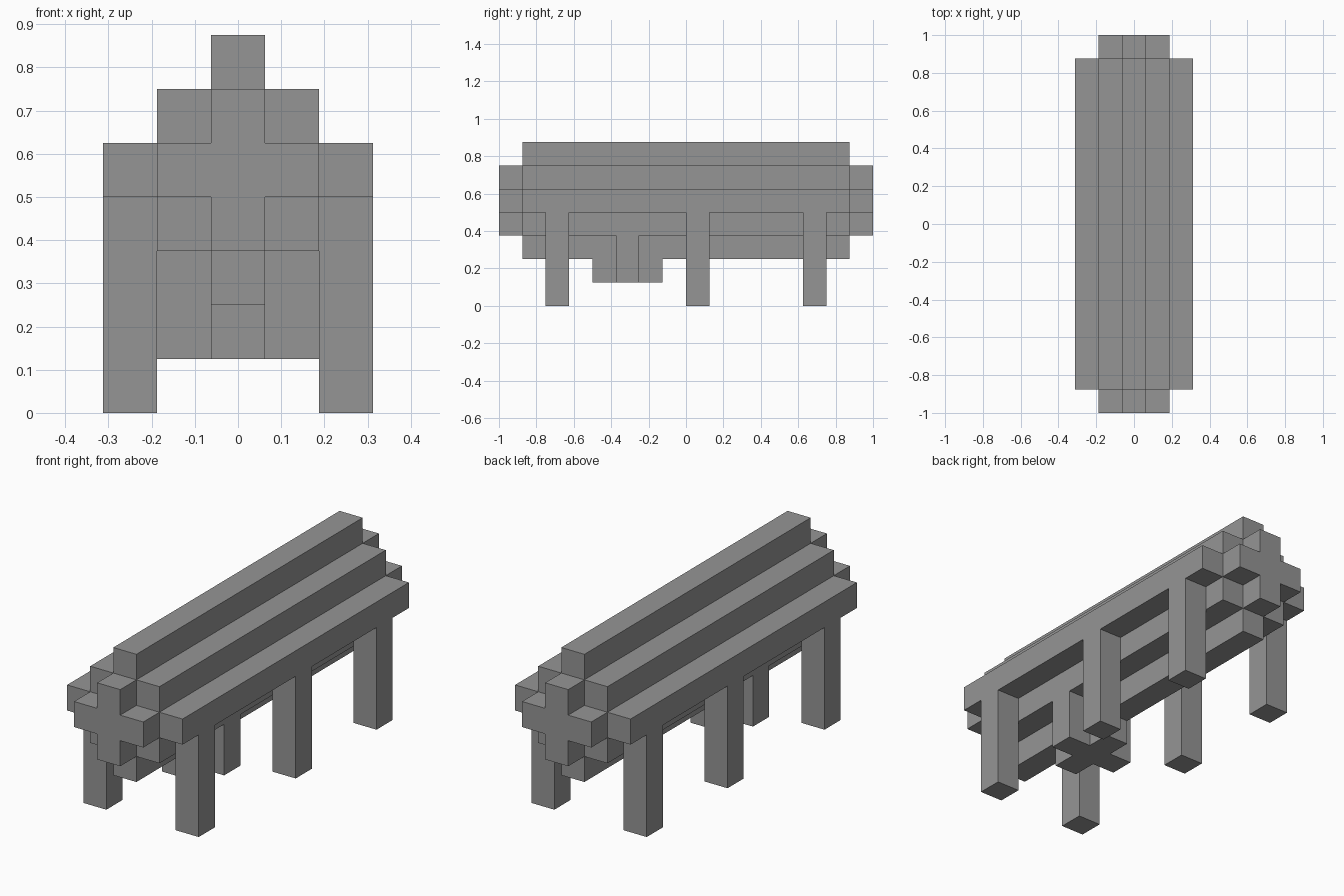
import bpy
import bmesh

cube = bpy.data.objects.get("Cube")
if cube:
    bpy.data.objects.remove(cube, do_unlink=True)

U = 0.125  # size of one block
H = U / 2

grey = bpy.data.materials.new("mid_grey")
grey.use_nodes = True
colour = (0.3, 0.3, 0.3, 1)
grey.diffuse_color = colour
grey.node_tree.nodes["Principled BSDF"].inputs["Base Color"].default_value = colour


def prism(name, outline, depth):
    """Extrude a closed outline of 3D points along the depth vector."""
    bm = bmesh.new()
    face = bm.faces.new([bm.verts.new(p) for p in outline])
    moved = bmesh.ops.extrude_face_region(bm, geom=[face], use_keep_orig=True)
    verts = [v for v in moved["geom"] if isinstance(v, bmesh.types.BMVert)]
    bmesh.ops.translate(bm, verts=verts, vec=depth)
    bmesh.ops.recalc_face_normals(bm, faces=bm.faces)
    mesh = bpy.data.meshes.new(name)
    bm.to_mesh(mesh)
    bm.free()
    mesh.materials.append(grey)
    obj = bpy.data.objects.new(name, mesh)
    bpy.context.collection.objects.link(obj)
    return obj


def stepped(widths):
    """Mirrored stair outline: one half width per block layer, bottom up."""
    right = []
    for i, w in enumerate(widths):
        right += [(w, i * U), (w, (i + 1) * U)]
    return right + [(-x, h) for x, h in reversed(right)]


def box(name, x, y, z, w, d, h):
    """Box from its lowest corner and its size."""
    base = [(x, y, z), (x + w, y, z), (x + w, y + d, z), (x, y + d, z)]
    return prism(name, base, (0, 0, h))


plus = stepped([H, 3 * H, H])

# Long stepped body
body = stepped([H, 3 * H, 5 * H, 3 * H, H])
prism("body", [(x, -7 * U, 2 * U + h) for x, h in body], (0, 14 * U, 0))

# Plus-shaped end caps
for name, y in (("front_cap", -8 * U), ("back_cap", 7 * U)):
    prism(name, [(x, y, 3 * U + h) for x, h in plus], (0, U, 0))

# Three pairs of legs
for side, x in (("left", 3 * H), ("right", -5 * H)):
    for row, y in (("front", -6 * U), ("middle", 0), ("back", 5 * U)):
        box(f"{row}_{side}_leg", x, y, 0, U, U, 4 * U)

# Plus-shaped block under the belly, with its arms reaching up to the body
prism("belly_block", [(x, -4 * U + d, U) for x, d in plus], (0, 0, U))
for side, x in (("left", H), ("right", -3 * H)):
    box(f"belly_{side}_arm", x, -3 * U, 2 * U, U, U, U)
